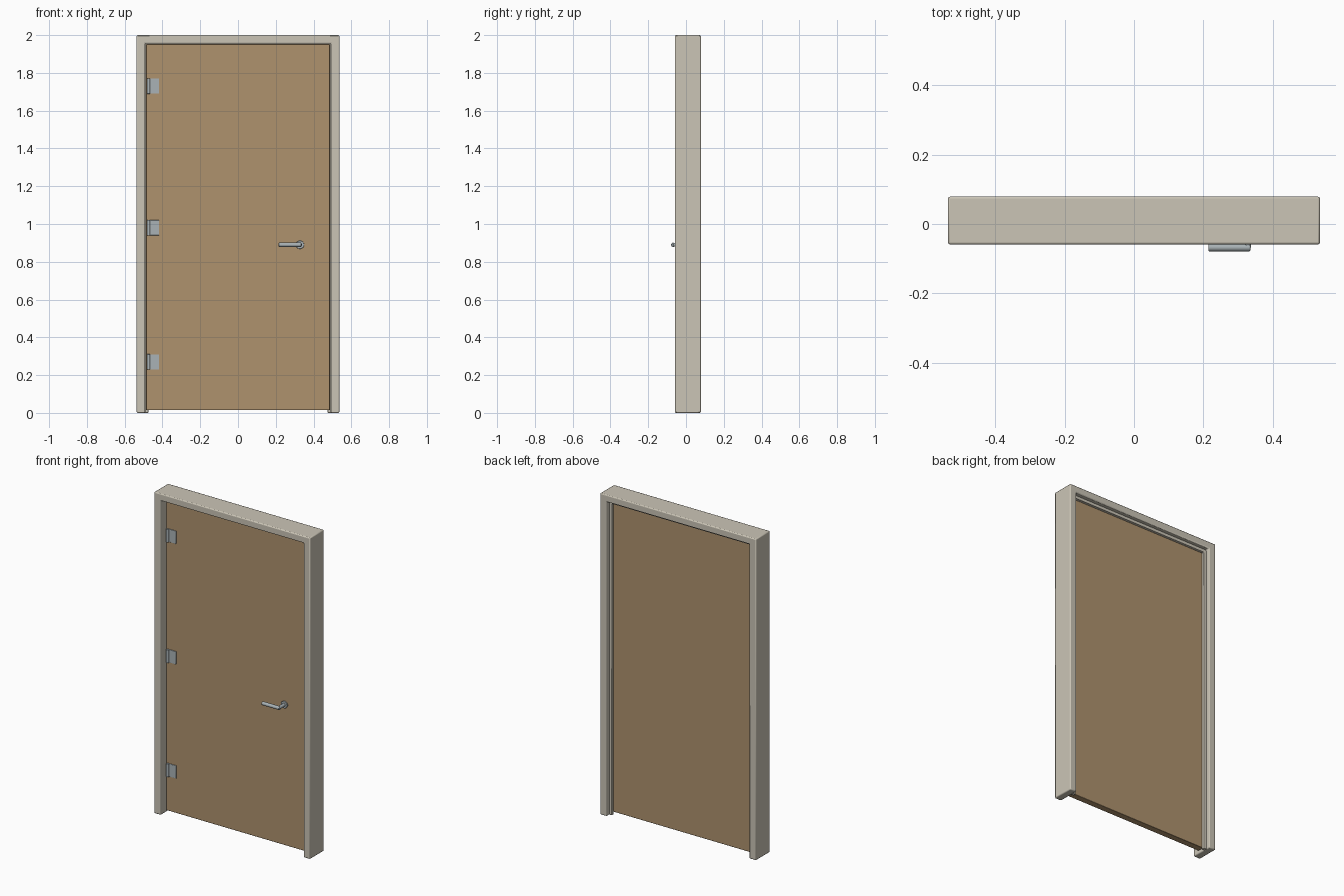
import bpy, bmesh
from math import radians
from mathutils import Vector

if "Cube" in bpy.data.objects:
    bpy.data.objects.remove(bpy.data.objects["Cube"])


def material(name, rgb):
    m = bpy.data.materials.new(name)
    m.diffuse_color = (*rgb, 1)
    m.use_nodes = True
    m.node_tree.nodes["Principled BSDF"].inputs["Base Color"].default_value = m.diffuse_color
    return m


PAINT = material("frame_paint", (0.60, 0.56, 0.47))
WOOD = material("door_wood", (0.43, 0.29, 0.155))
METAL = material("metal", (0.40, 0.45, 0.47))


def finish(name, bm, mat, bevel=0.0, segments=2):
    bmesh.ops.recalc_face_normals(bm, faces=bm.faces)
    me = bpy.data.meshes.new(name)
    bm.to_mesh(me)
    bm.free()
    ob = bpy.data.objects.new(name, me)
    bpy.context.collection.objects.link(ob)
    me.materials.append(mat)
    if bevel:
        mod = ob.modifiers.new("bevel", 'BEVEL')
        mod.width, mod.segments = bevel, segments
        mod.limit_method, mod.angle_limit = 'ANGLE', radians(40)
    bpy.ops.object.select_all(action='DESELECT')
    ob.select_set(True)
    bpy.context.view_layer.objects.active = ob
    bpy.ops.object.shade_smooth_by_angle(angle=radians(35))
    return ob


def box(name, lo, hi, mat, bevel):
    lo, hi = Vector(lo), Vector(hi)
    bm = bmesh.new()
    bmesh.ops.create_cube(bm, size=1)
    bmesh.ops.scale(bm, vec=hi - lo, verts=bm.verts)
    bmesh.ops.translate(bm, vec=(lo + hi) / 2, verts=bm.verts)
    return finish(name, bm, mat, bevel)


def rod(name, a, b, r, mat, bevel=0.0):
    a, b = Vector(a), Vector(b)
    bm = bmesh.new()
    bmesh.ops.create_cone(bm, cap_ends=True, segments=32, radius1=r, radius2=r,
                          depth=(b - a).length)
    bm.transform((b - a).to_track_quat('Z', 'Y').to_matrix().to_4x4())
    bmesh.ops.translate(bm, vec=(a + b) / 2, verts=bm.verts)
    return finish(name, bm, mat, bevel)


def arch(name, outer, top, inner, inner_top, y0, y1, mat, bevel):
    """Two jambs and a header in one piece, extruded along y."""
    pts = [(-outer, 0), (-outer, top), (outer, top), (outer, 0),
           (inner, 0), (inner, inner_top), (-inner, inner_top), (-inner, 0)]
    bm = bmesh.new()
    face = bm.faces.new([bm.verts.new((x, y0, z)) for x, z in pts])
    ext = bmesh.ops.extrude_face_region(bm, geom=[face])
    moved = [v for v in ext["geom"] if isinstance(v, bmesh.types.BMVert)]
    bmesh.ops.translate(bm, vec=(0, y1 - y0, 0), verts=moved)
    return finish(name, bm, mat, bevel)


# Frame and the stop the closed door rests against
arch("door_frame", 0.537, 2.0, 0.491, 1.956, -0.059, 0.079, PAINT, 0.006)
arch("door_stop", 0.496, 1.961, 0.474, 1.939, 0.032, 0.052, PAINT, 0.003)

# Door leaf
FACE = -0.01
box("door_panel", (-0.486, FACE, 0.014), (0.486, 0.031, 1.952), WOOD, 0.003)

# Three hinges: leaf plate plus barrel
for n, z in enumerate((0.27, 0.98, 1.73), 1):
    box(f"hinge_plate_{n}", (-0.476, FACE - 0.004, z - 0.04),
        (-0.418, FACE + 0.002, z + 0.04), METAL, 0.001)
    rod(f"hinge_barrel_{n}", (-0.473, FACE - 0.007, z - 0.041),
        (-0.473, FACE - 0.007, z + 0.041), 0.008, METAL, 0.001)

# Lever handle: rose, neck and grip
HX, HZ, GY = 0.328, 0.89, -0.068
rod("handle_rose", (HX, FACE + 0.002, HZ), (HX, FACE - 0.008, HZ), 0.022, METAL, 0.002)
rod("handle_neck", (HX, FACE, HZ), (HX, GY, HZ), 0.010, METAL, 0.002)
rod("handle_lever", (0.215, GY, HZ), (0.336, GY, HZ), 0.011, METAL, 0.003)
